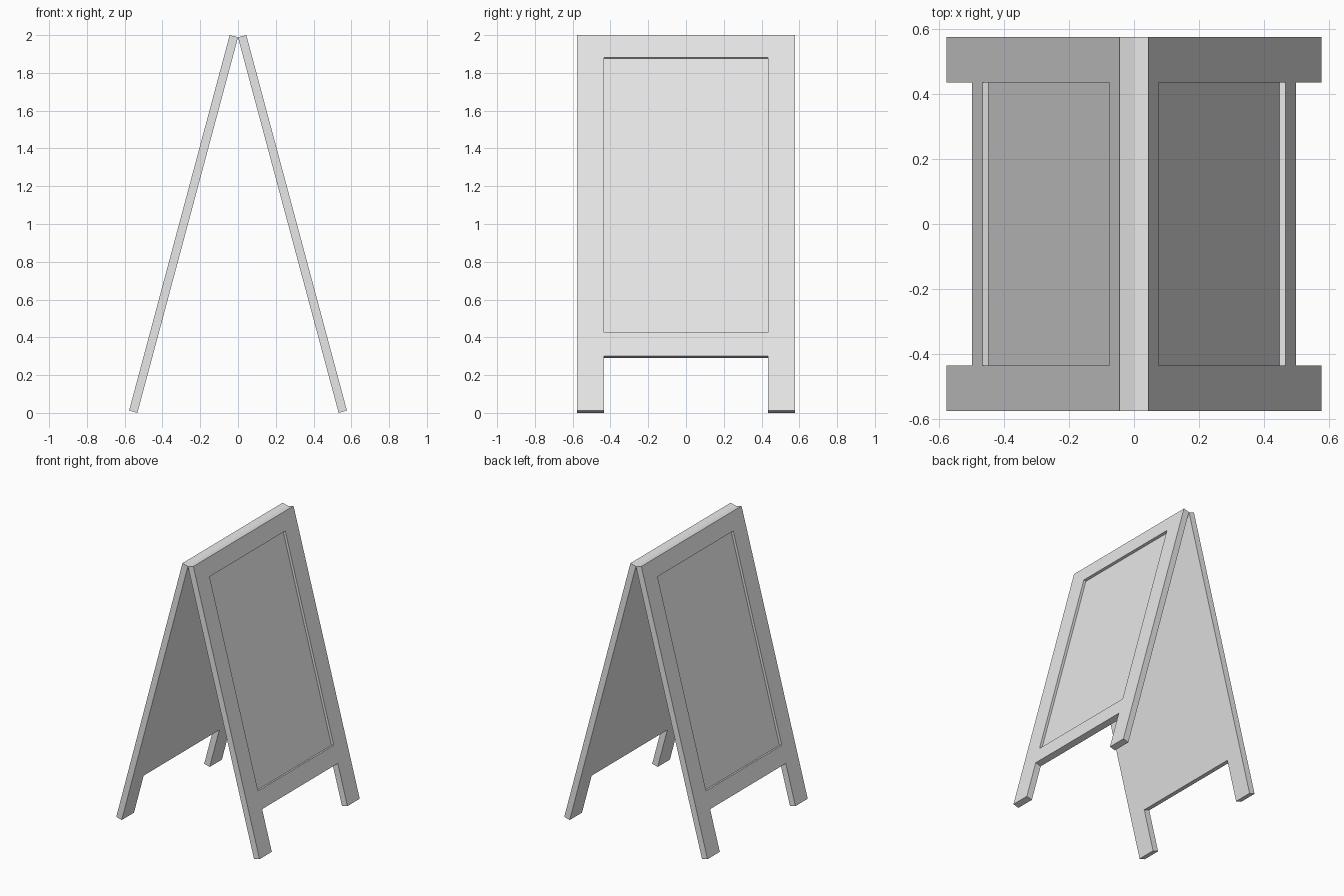
import bpy, bmesh, math
from mathutils import Matrix

cube = bpy.data.objects.get("Cube")
if cube:
    bpy.data.objects.remove(cube, do_unlink=True)

TILT = math.radians(15)
THICK = 0.0455
RECESS = 0.0186
TOP_X = THICK * math.cos(TILT)
SIDES = [-0.576, -0.435, 0.435, 0.576]        # board edges and frame edges
LEVELS = [0, 0.124, 1.63, 1.758, 2.058]       # distance down the slope

grey = bpy.data.materials.new("light grey")
grey.use_nodes = True
grey.diffuse_color = (0.8, 0.8, 0.8, 1)
grey.node_tree.nodes["Principled BSDF"].inputs["Base Color"].default_value = (0.8, 0.8, 0.8, 1)


def board(name, turn):
    bm = bmesh.new()
    # Outer face as a frame grid, open between the two legs
    grid = [[bm.verts.new((0, y, -d)) for y in SIDES] for d in LEVELS]
    cells = {}
    for r in range(4):
        for c in range(3):
            if (r, c) != (3, 1):
                cells[r, c] = bm.faces.new((grid[r][c], grid[r + 1][c],
                                            grid[r + 1][c + 1], grid[r][c + 1]))
    # Board thickness
    outer = list(cells.values())
    back = bmesh.ops.extrude_face_region(bm, geom=outer, use_keep_orig=True)
    moved = [g for g in back["geom"] if isinstance(g, bmesh.types.BMVert)]
    bmesh.ops.translate(bm, verts=moved, vec=(-THICK, 0, 0))
    # Recessed sign panel
    panel = bmesh.ops.extrude_discrete_faces(bm, faces=[cells[1, 1]])["faces"][0]
    bmesh.ops.translate(bm, verts=panel.verts, vec=(-RECESS, 0, 0))
    bmesh.ops.recalc_face_normals(bm, faces=bm.faces)
    # Lean the board against its partner
    lean = Matrix.Translation((TOP_X, 0, 2)) @ Matrix.Rotation(-TILT, 4, 'Y')
    bm.transform(Matrix.Rotation(turn, 4, 'Z') @ lean)
    mesh = bpy.data.meshes.new(name)
    bm.to_mesh(mesh)
    bm.free()
    mesh.materials.append(grey)
    bpy.context.collection.objects.link(bpy.data.objects.new(name, mesh))


board("left_board", 0)
board("right_board", math.pi)
